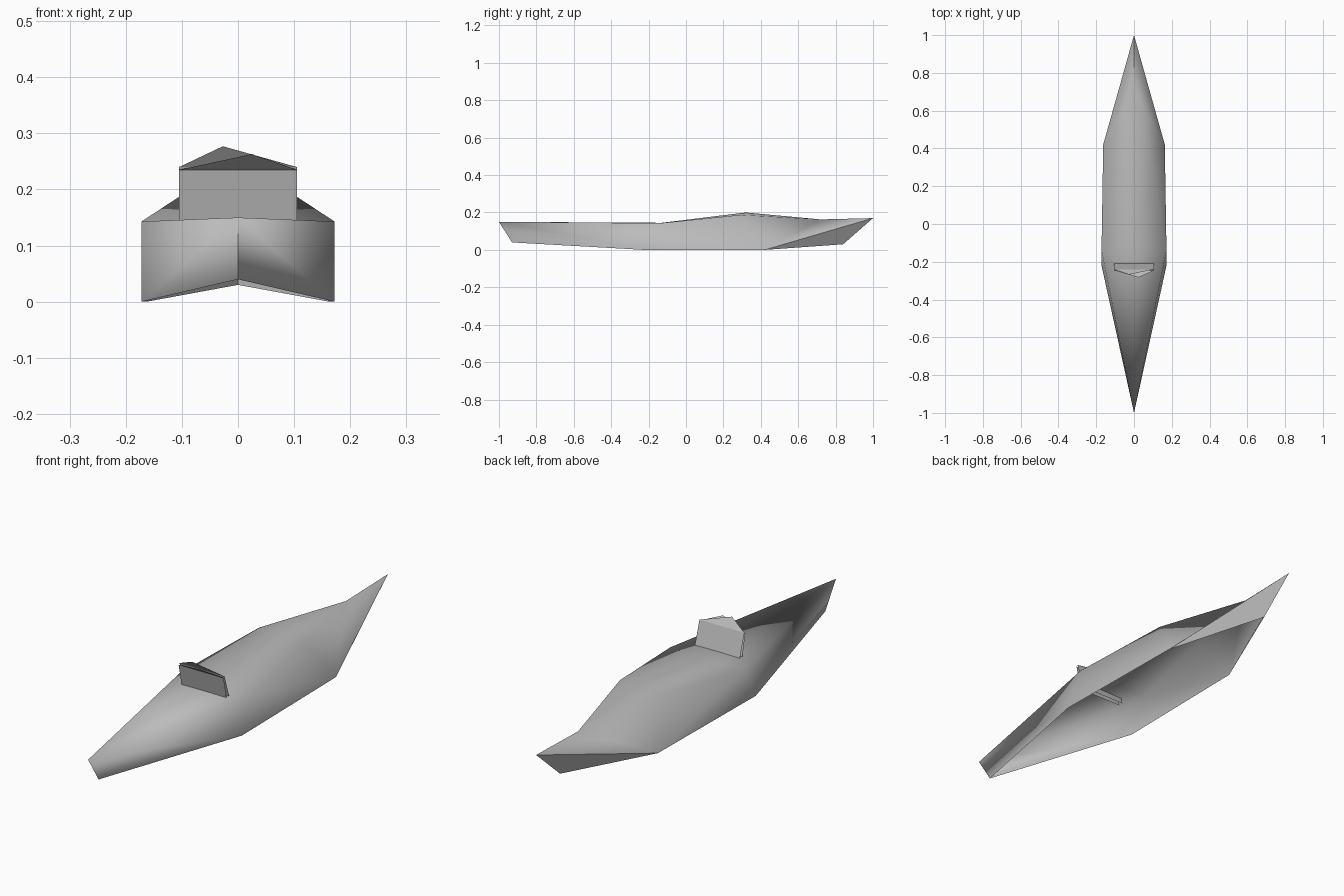
import bpy
import bmesh

cube = bpy.data.objects.get("Cube")
if cube:
    bpy.data.objects.remove(cube, do_unlink=True)

# Single flat grey
grey = bpy.data.materials.new("plain_grey")
grey.use_nodes = True
colour = (0.5, 0.5, 0.5, 1)
grey.diffuse_color = colour
grey.node_tree.nodes["Principled BSDF"].inputs["Base Color"].default_value = colour


def build(name, points, faces, sharp=(), mirror=False, smooth=True):
    """Make a shell from named points; optionally mirror the half across x."""
    bm = bmesh.new()
    v = {key: bm.verts.new(co) for key, co in points.items()}
    for face in faces:
        bm.faces.new([v[key] for key in face.split()]).smooth = smooth
    for pair in sharp:
        a, b = pair.split()
        bm.edges.get((v[a], v[b])).smooth = False
    if mirror:
        copy = bmesh.ops.duplicate(bm, geom=bm.verts[:] + bm.edges[:] + bm.faces[:])["geom"]
        for item in copy:
            if isinstance(item, bmesh.types.BMVert):
                item.co.x = -item.co.x
        bmesh.ops.reverse_faces(bm, faces=[f for f in copy if isinstance(f, bmesh.types.BMFace)])
        bmesh.ops.remove_doubles(bm, verts=bm.verts[:], dist=0.0005)
    mesh = bpy.data.meshes.new(name)
    bm.to_mesh(mesh)
    bm.free()
    mesh.materials.append(grey)
    obj = bpy.data.objects.new(name, mesh)
    bpy.context.collection.objects.link(obj)
    return obj


# Hull: thin shell, open underneath, half modelled and mirrored
hull_points = {
    "bow": (0, -1, 0.15),
    "bow_foot": (0, -0.93, 0.04),
    "deck_mid": (0, -0.13, 0.145),
    "gunwale": (0.172, -0.14, 0.143),
    "front_chine": (0.172, -0.22, 0),
    "rear_chine": (0.163, 0.42, 0),
    "shoulder": (0.105, 0.29, 0.187),
    "peak": (0, 0.32, 0.2),
    "rear_ridge": (0, 0.72, 0.163),
    "stern": (0, 1, 0.17),
    "stern_foot": (0, 0.84, 0.03),
}
hull_faces = [
    "bow gunwale deck_mid",
    "deck_mid gunwale shoulder",
    "deck_mid shoulder peak",
    "peak shoulder rear_ridge",
    "bow bow_foot front_chine",
    "bow front_chine gunwale",
    "gunwale front_chine rear_chine",
    "gunwale rear_chine shoulder",
    "shoulder rear_chine rear_ridge",
    "rear_ridge rear_chine stern",
    "stern rear_chine stern_foot",
]
build("hull", hull_points, hull_faces, mirror=True,
      sharp=["bow bow_foot", "stern rear_chine", "stern stern_foot", "rear_ridge stern"])


# Cockpit screen: two thin leaning sheets with bent, off-centre peaks
def screen(name, base_y, shoulder_y, shoulder_z, peak):
    base_z, side = 0.115, 0.105
    points = {
        "base_l": (side, base_y, base_z), "base_r": (-side, base_y, base_z),
        "top_l": (side, shoulder_y, shoulder_z), "top_r": (-side, shoulder_y, shoulder_z),
        "peak": peak,
    }
    build(name, points, ["base_r base_l top_l top_r", "top_r top_l peak"], smooth=False)


screen("rear_screen", -0.2, -0.24, 0.24, (-0.027, -0.268, 0.277))
screen("front_screen", -0.22, -0.246, 0.235, (0.025, -0.283, 0.263))
